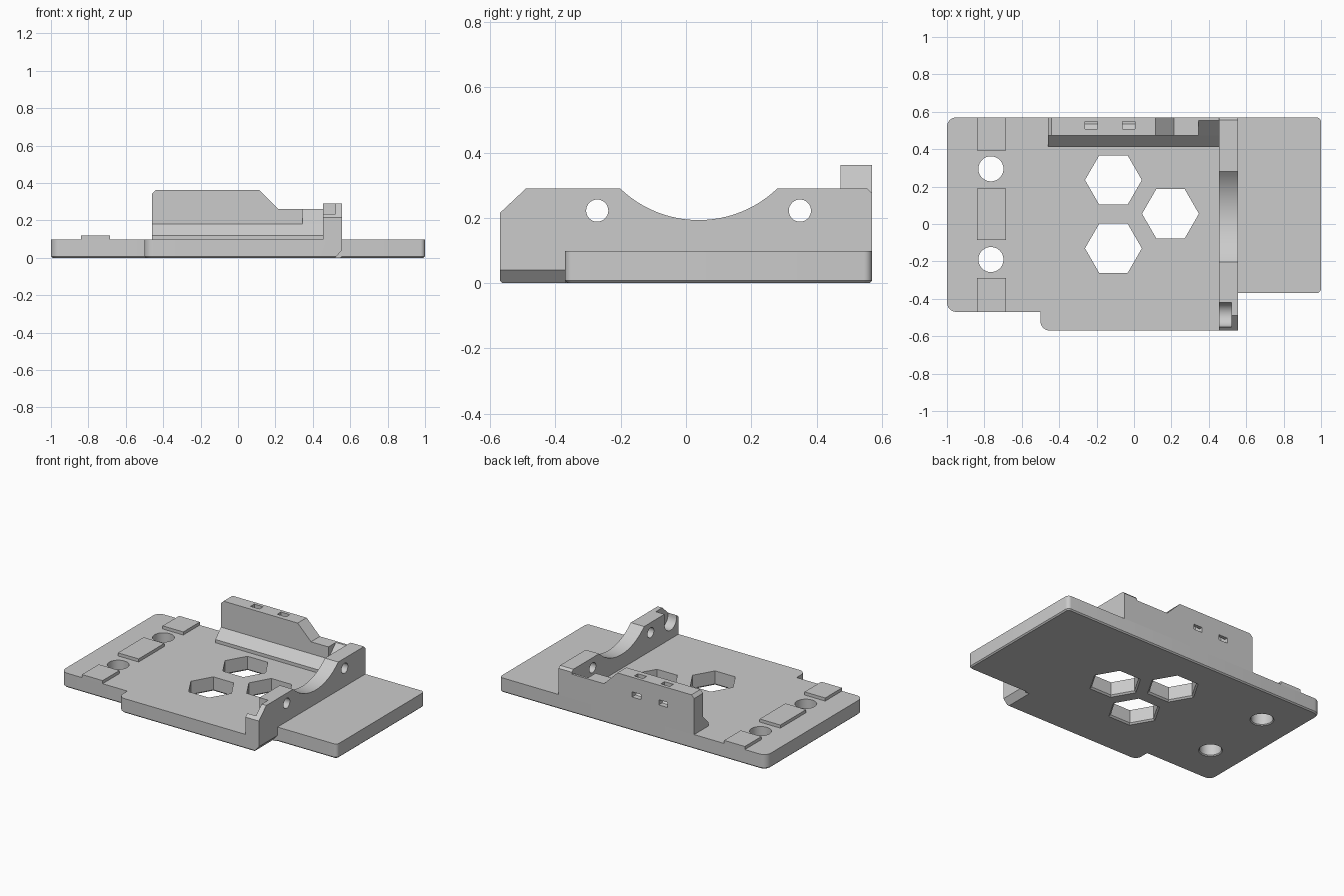
import bpy, bmesh, math
from mathutils import Vector

if "Cube" in bpy.data.objects:
    bpy.data.objects.remove(bpy.data.objects["Cube"], do_unlink=True)

COLOUR = (0.6, 0.6, 0.6, 1)
grey = bpy.data.materials.new("light grey")
grey.use_nodes = True
grey.diffuse_color = COLOUR
grey.node_tree.nodes["Principled BSDF"].inputs["Base Color"].default_value = COLOUR

BACK, TOP = 0.57, 0.098          # rear face of the model, top of the base plate


def inset(points, d):
    """Move a counter-clockwise outline inwards (outwards if d is negative)."""
    out = []
    for i, p in enumerate(points):
        p = Vector(p)
        a = (p - Vector(points[i - 1])).normalized()
        b = (Vector(points[(i + 1) % len(points)]) - p).normalized()
        normal = Vector((-a.y - b.y, a.x + b.x))
        out.append(tuple(p + normal * d / (1 + a.dot(b))))
    return out


def prism(name, points, axis, lo, hi, chamfer=0):
    """Extrude a flat outline along an axis, with an optional chamfer at the low end."""
    place = {"X": lambda a, b, h: (h, a, b),
             "Y": lambda a, b, h: (a, h, b),
             "Z": lambda a, b, h: (a, b, h)}[axis]
    layers = [(points, lo), (points, hi)]
    if chamfer:
        layers = [(inset(points, chamfer), lo), (points, lo + abs(chamfer)), (points, hi)]
    bm = bmesh.new()
    rings = [[bm.verts.new(place(a, b, h)) for a, b in outline] for outline, h in layers]
    bm.faces.new(rings[0])
    bm.faces.new(rings[-1])
    n = len(points)
    for low, high in zip(rings, rings[1:]):
        for i in range(n):
            j = (i + 1) % n
            bm.faces.new((low[i], low[j], high[j], high[i]))
    bmesh.ops.recalc_face_normals(bm, faces=bm.faces)
    mesh = bpy.data.meshes.new(name)
    bm.to_mesh(mesh)
    bm.free()
    mesh.materials.append(grey)
    obj = bpy.data.objects.new(name, mesh)
    bpy.context.collection.objects.link(obj)
    return obj


def box(name, x, y, z):
    return prism(name, [(x[0], y[0]), (x[1], y[0]), (x[1], y[1]), (x[0], y[1])], "Z", *z)


def ring(cx, cy, r, n):
    return [(cx + r * math.cos(math.tau * i / n), cy + r * math.sin(math.tau * i / n)) for i in range(n)]


def rounded(corners, steps=6):
    """Outline with square corners (x, y, radius) turned into arcs."""
    out = []
    for i, (x, y, r) in enumerate(corners):
        p = Vector((x, y))
        a = (Vector(corners[i - 1][:2]) - p).normalized()
        b = (Vector(corners[(i + 1) % len(corners)][:2]) - p).normalized()
        if not r:
            out.append((x, y))
            continue
        for k in range(steps + 1):
            t = math.pi / 2 * k / steps
            q = p + r * (a + b) - r * (b * math.cos(t) + a * math.sin(t))
            out.append((q.x, q.y))
    return out


def cut(obj, cutters):
    """Subtract the cutters for good and delete them."""
    for c in cutters:
        c.hide_render = True
        mod = obj.modifiers.new("cut", "BOOLEAN")
        mod.operation, mod.solver, mod.object = "DIFFERENCE", "EXACT", c
    bpy.context.view_layer.update()
    done = obj.evaluated_get(bpy.context.evaluated_depsgraph_get())
    mesh = bpy.data.meshes.new_from_object(done)
    obj.modifiers.clear()
    obj.data = mesh
    for c in cutters:
        bpy.data.objects.remove(c, do_unlink=True)


# Base plate with stepped outline
base = prism("base_plate", rounded([
    (-1, BACK, 0.05), (-1, -0.47, 0.05), (-0.5, -0.47, 0), (-0.5, -BACK, 0.05),
    (0.555, -BACK, 0), (0.555, -0.37, 0), (1, -0.37, 0.025), (1, BACK, 0.025)]),
    "Z", 0, TOP, 0.008)

# Hexagonal windows and screw holes, flared underneath, and the front right chamfer
holes = [prism("hex_cutter", ring(x, y, 0.152, 6), "Z", -0.002, 0.3, -0.012)
         for x, y in ((-0.11, 0.235), (-0.11, -0.13), (0.195, 0.055))]
holes += [prism("screw_cutter", ring(-0.765, y, 0.067, 48), "Z", -0.002, 0.3, -0.008)
          for y in (0.295, -0.19)]
holes.append(prism("chamfer_cutter", [(0.515, -0.005), (0.565, -0.005), (0.565, 0.052)],
                   "Y", -0.7, -0.371))
cut(base, holes)

# Raised pads beside the screw holes
for name, y in (("rear_pad", (0.393, BACK)), ("middle_pad", (-0.085, 0.19)), ("front_pad", (-0.47, -0.29))):
    box(name, (-0.84, -0.685), y, (TOP, 0.119))

# Side wall with a round saddle
mid, half, sag = 0.039, 0.241, 0.097
radius = (half ** 2 + sag ** 2) / (2 * sag)
span = math.asin(half / radius)
saddle = [(mid + radius * math.sin(t), 0.29 - sag + radius * (1 - math.cos(t)))
          for t in (span * (k / 12 - 1) for k in range(25))]
wall = prism("side_wall", [(-BACK, TOP), (-BACK, 0.215), (-0.49, 0.29)] + saddle
             + [(0.555, 0.29), (BACK, 0.275), (BACK, TOP)], "X", 0.455, 0.555)

# Cross holes and the round-bottomed slot in the inner face
slot_z, slot_r = 0.222, 0.065
slot = [(-0.485 + slot_r * math.cos(t), slot_z + slot_r * math.sin(t))
        for t in (math.pi * (1 + k / 16) for k in range(17))]
slot += [(-0.485 + slot_r, 0.4), (-0.485 - slot_r, 0.4)]
cut(wall, [prism("bore_cutter", ring(y, slot_z, 0.034, 32), "X", 0.3, 0.7) for y in (-0.272, 0.349)]
    + [prism("slot_cutter", slot, "X", 0.4, 0.52)])

# Rear wall, sloping down towards the side wall
rear = prism("rear_wall", [(-0.46, TOP), (-0.46, 0.342), (-0.44, 0.362), (0.115, 0.362),
                           (0.215, 0.262), (0.345, 0.262), (0.345, TOP)], "Y", 0.474, BACK)

# Cable tie channels from the top edge out to the back
ties = []
for x in (-0.228, -0.028):
    ties.append(prism("tie_cutter", [(0.508, 0.5), (0.508, 0.252), (0.534, 0.228), (0.7, 0.228),
                                     (0.7, 0.263), (0.547, 0.263), (0.547, 0.5)],
                      "X", x - 0.033, x + 0.033))
cut(rear, ties)

# Ramp along the foot of the rear wall, and its taller end by the side wall
prism("rear_ramp", [(0.415, TOP), (0.415, 0.12), (0.474, 0.181), (0.474, TOP)], "X", -0.46, 0.455)
prism("ramp_end", [(0.474, TOP), (0.474, 0.181), (0.554, 0.262), (BACK, 0.262), (BACK, TOP)],
      "X", 0.345, 0.455)

# Smooth the round surfaces, keep the edges crisp
for obj in bpy.context.scene.objects:
    if obj.type == "MESH" and grey.name in obj.data.materials:
        obj.select_set(True)
        bpy.context.view_layer.objects.active = obj
bpy.ops.object.shade_smooth_by_angle(angle=math.radians(25))
